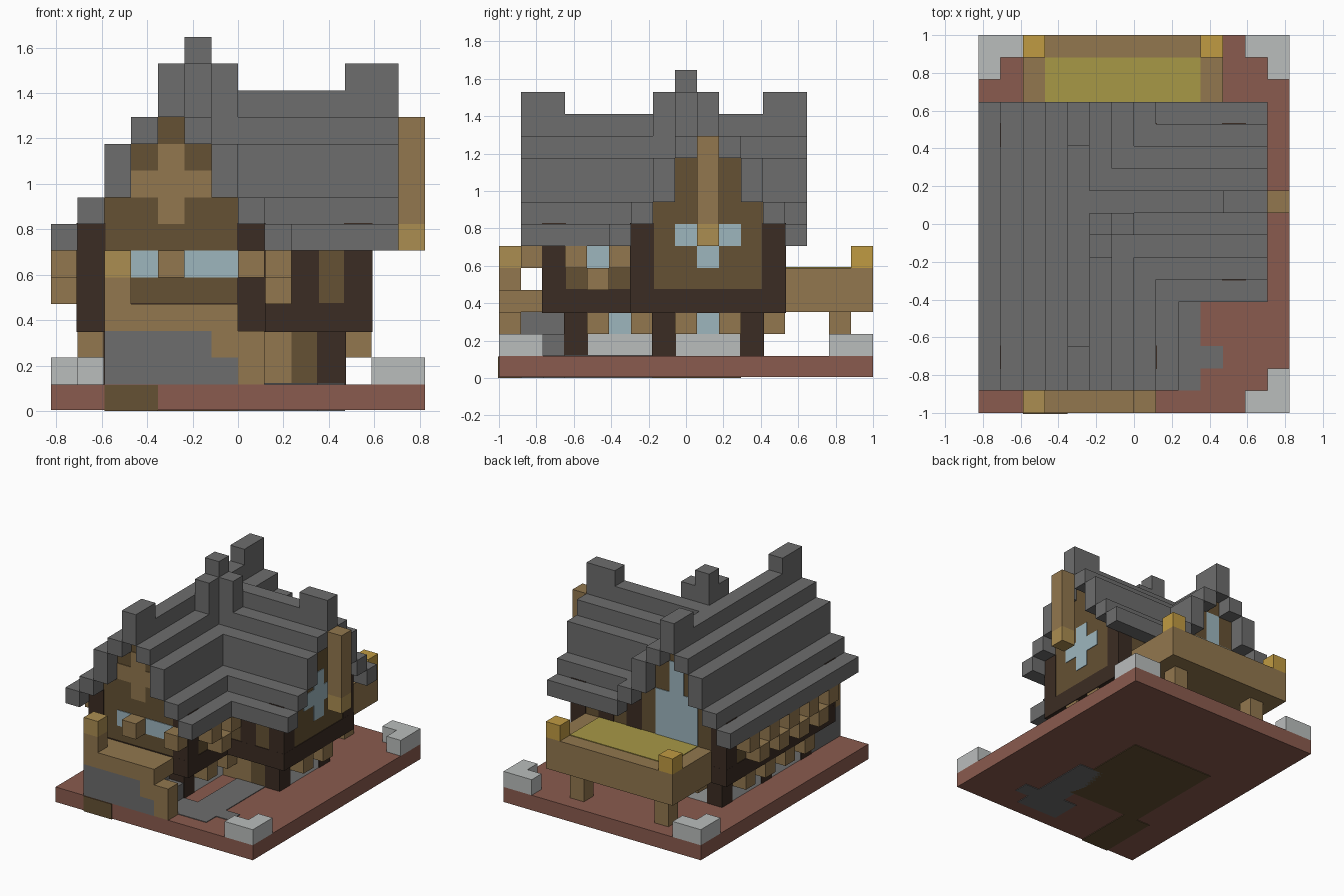
import bpy, bmesh
from mathutils import Matrix, Vector

if "Cube" in bpy.data.objects:
    bpy.data.objects.remove(bpy.data.objects["Cube"], do_unlink=True)

UNIT = 2 / 17      # edge of one block
EPS = 0.04         # how far plates stand proud, in blocks
WIDE, DEEP = 14, 17


def material(name, hex_colour):
    def linear(c):
        return c / 12.92 if c <= 0.04045 else ((c + 0.055) / 1.055) ** 2.4
    rgb = [linear(v / 255) for v in bytes.fromhex(hex_colour)]
    mat = bpy.data.materials.new(name)
    mat.use_nodes = True
    mat.diffuse_color = (*rgb, 1)
    shader = mat.node_tree.nodes["Principled BSDF"]
    shader.inputs["Base Color"].default_value = (*rgb, 1)
    shader.inputs["Roughness"].default_value = 0.9
    return mat


slate = material("slate grey", "6d6d6d")
umber = material("umber wall", "655133")
wood = material("oak wood", "92774e")
dark = material("dark timber", "3b2c23")
glass = material("pale blue glass", "9db6be")
earth = material("red earth", "8a5b4e")
stone = material("light stone", "babdbc")
gold = material("gold cap", "c09b42")
tan = material("tan wood", "ab8d51")
straw = material("straw yellow", "a79846")


def part(name, mat, boxes, grow=0):
    """One object from block ranges: x from/to, y from/to, z from/to."""
    bm = bmesh.new()
    for x, xx, y, yy, z, zz in boxes:
        size = Vector((xx - x, yy - y, zz - z)) + Vector((grow, grow, grow)) * 2
        mid = Vector(((x + xx - WIDE) / 2, (y + yy - DEEP) / 2, (z + zz) / 2))
        place = Matrix.Translation(mid * UNIT) @ Matrix.Diagonal((*(size * UNIT), 1))
        bmesh.ops.create_cube(bm, size=1, matrix=place)
    mesh = bpy.data.meshes.new(name)
    bm.to_mesh(mesh)
    bm.free()
    mesh.materials.append(mat)
    obj = bpy.data.objects.new(name, mesh)
    bpy.context.collection.objects.link(obj)
    return obj


def cube(x, y, z, height=1):
    return (x, x + 1, y, y + 1, z, z + height)


# Ground slab with earth and path patches
part("ground_slab", earth, [(0, WIDE, 0, DEEP, EPS, 1)])
part("bare_soil", umber, [(2, 4, -EPS, 4, 0, 0.98), (3, 9, 4, 11, 0, 0.5)])
part("garden_path", slate, [(7, 10, 1, 3, 0, 1 + EPS), (8, 10, 3, 7, 0, 1 + EPS),
                            (10, 11, 2, 3, 0, 1 + EPS)])

# Corner stones, an L of blocks in three corners
corners = []
for left, back in ((False, True), (True, True), (True, False)):
    x, y = (WIDE - 2 if left else 0), (DEEP - 1 if back else 0)
    corners.append((x, x + 2, y, y + 1, 1, 2))
    corners.append(cube(WIDE - 1 if left else 0, y - 1 if back else y + 1, 1))
part("corner_stones", stone, corners)

# Ground floor: stone course, timber course, posts, windows and brackets
for name, mat, z in (("stone_course", stone, 1), ("timber_course", wood, 2)):
    part(name, mat, [(2, 7, 3, 12, z, z + 1), (6, 11, 7, 12, z, z + 1)])
posts = [cube(2, y, 1, 2) for y in (3, 7, 11)]
posts += [cube(6, 3, 1, 2), cube(10, 7, 1, 2), cube(10, 11, 1, 2)]
part("ground_posts", dark, posts, EPS)
part("ground_windows", glass, [(2 - EPS, 3, y, y + 1, 2, 3) for y in (5, 9)]
     + [(6, 7 + EPS, 5, 6, 2, 3), (10, 11 + EPS, 9, 10, 2, 3)])
brackets = [cube(1, y, 2) for y in (4, 6, 8, 10)]
brackets += [cube(7, y, 2) for y in (4, 6)] + [cube(11, y, 2) for y in (8, 10)]
brackets += [cube(x, 12, 2) for x in (3, 9)]
part("ground_brackets", wood, brackets)
part("door", wood, [(7, 9, 7 - EPS, 8, 1, 3)])
part("door_side_panel", umber, [(9, 10, 7 - EPS, 8, 1, 3)])

# Upper walls and stepped roof: one profile shared by both wings.
# Index is the distance in blocks from the ridge.
RIDGE_X, RIDGE_Y = 4, 9
UNDER = (11, 10, 8, 7, 6)
TOP = (12, 11, 10, 8, 7)
walls, roof = [], []
for d in range(5):
    for side in {d, -d}:
        x, y = RIDGE_X + side, RIDGE_Y + side
        if d < 4:
            walls.append((x, x + 1, 2, 13, 3, UNDER[d]))
            walls.append((RIDGE_X + d, 12, y, y + 1, 3, UNDER[d]))
        roof.append((x, x + 1, 1, 14, UNDER[d], TOP[d]))
        roof.append((RIDGE_X + d, 13, y, y + 1, UNDER[d], TOP[d]))
part("upper_walls", umber, walls)
part("stepped_roof", slate, roof)
part("ridge_ends", slate, [(RIDGE_X, RIDGE_X + 1, 1, 3, 12, 13),
                           (RIDGE_X, RIDGE_X + 1, 12, 14, 12, 13),
                           (11, 13, RIDGE_Y, RIDGE_Y + 1, 12, 13)])
part("valley_chimney", slate, [cube(5, 8, 10, 4), cube(6, 8, 10, 3), cube(5, 7, 10, 3)])

# Dark timber frame of the upper floor
part("floor_beam", dark, [(1, 8, 2, 13, 3, 4), (1, 12, 6, 13, 3, 4)], EPS)
pillars = [cube(x, y, 3, 4) for x in (1, 7) for y in (2, 12)]
pillars += [cube(11, y, 3, 4) for y in (6, 12)] + [cube(9, y, 3, 3) for y in (6, 12)]
part("upper_pillars", dark, pillars, EPS * 0.9)

# Front gable: windows and a timber cross
FRONT = (2 - EPS, 2 + EPS)
part("front_windows", glass, [(3, 4, *FRONT, 5, 6), (5, 7, *FRONT, 5, 6)])
part("front_gable_cross", wood, [(4, 5, *FRONT, 7, 10), (3, 4, *FRONT, 8, 9),
                                 (5, 6, *FRONT, 8, 9)])

# Cross-shaped window and hanging post on the left gable
SIDE = (12 - EPS, 12 + EPS)
part("left_gable_window", glass, [(*SIDE, 9, 10, 5, 8), (*SIDE, 8, 9, 6, 7),
                                  (*SIDE, 10, 11, 6, 7)])
part("hanging_post", wood, [cube(13, RIDGE_Y, 7, 4)])
part("hanging_post_foot", tan, [cube(13, RIDGE_Y, 6)])

# Tall back window
BACK = (13 - EPS, 13 + EPS)
part("back_window", glass, [(3, 6, *BACK, 4, 8), (4, 5, *BACK, 8, 10)])

# Beam ends in a staggered pattern, with panes between them
beams = [cube(4, 1, 5), cube(7, 1, 5)]
panes = [(7, 8 + EPS, 4, 5, 5, 6)]
for y in range(3, 12):
    z = 5 if y % 2 else 4
    beams.append(cube(0, y, z))
    if y < 6:
        beams.append(cube(8, y, z))
    if z == 4:
        panes.append((1 - EPS, 2, y, y + 1, 5, 6))
part("beam_ends", wood, beams)
part("side_panes", glass, panes)

# Front porch: stone core, wooden top, end step and corner post
part("porch_core", slate, [(2, 6, 0, 3, 1, 3), (6, 7, 0, 3, 1, 2)])
part("porch_top", wood, [(2, 7, 0, 2, 3, 4), cube(6, 0, 2), cube(7, 0, 1, 2), cube(2, 0, 4)])
part("porch_post_cap", tan, [cube(2, 0, 5)])

# Back balcony on two legs
part("balcony", wood, [(2, 11, 13, 17, 3, 5)])
part("balcony_floor", straw, [(3, 10, 13, 16, 4, 5 + EPS)])
part("balcony_caps", gold, [cube(x, 16, 5) for x in (2, 10)])
part("balcony_legs", wood, [cube(x, 15, 1, 2) for x in (3, 9)])
